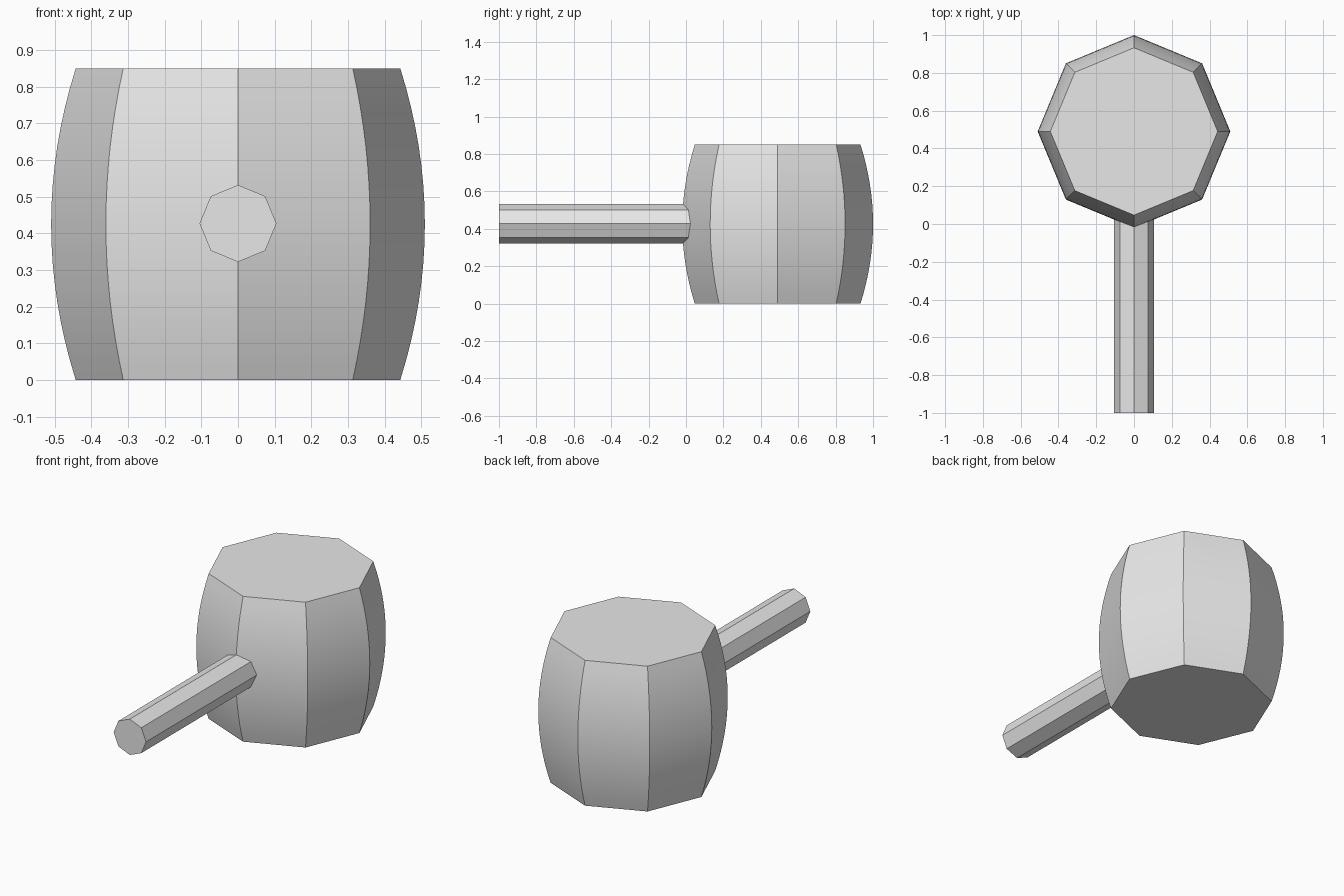
import bpy, bmesh, math
from mathutils import Matrix

cube = bpy.data.objects.get("Cube")
if cube:
    bpy.data.objects.remove(cube, do_unlink=True)

SIDES = 8
HEIGHT = 0.85

grey = bpy.data.materials.new("plain grey")
grey.use_nodes = True
colour = (0.8, 0.8, 0.8, 1)
grey.diffuse_color = colour
grey.node_tree.nodes["Principled BSDF"].inputs["Base Color"].default_value = colour


def turned_part(name, profile, matrix):
    """Octagonal solid along its own z, from (radius, z) pairs, capped at both ends."""
    bm = bmesh.new()
    rings = []
    for radius, z in profile:
        angles = [math.tau * i / SIDES for i in range(SIDES)]
        rings.append([bm.verts.new((radius * math.cos(a), radius * math.sin(a), z)) for a in angles])
    for low, high in zip(rings, rings[1:]):
        for i in range(SIDES):
            j = (i + 1) % SIDES
            bm.faces.new((low[i], low[j], high[j], high[i]))
    bm.faces.new(rings[0][::-1])
    bm.faces.new(rings[-1])
    bm.transform(matrix)
    bmesh.ops.recalc_face_normals(bm, faces=bm.faces)
    mesh = bpy.data.meshes.new(name)
    bm.to_mesh(mesh)
    bm.free()
    mesh.materials.append(grey)
    obj = bpy.data.objects.new(name, mesh)
    bpy.context.collection.objects.link(obj)
    bpy.ops.object.select_all(action='DESELECT')
    obj.select_set(True)
    bpy.context.view_layer.objects.active = obj
    bpy.ops.object.shade_smooth_by_angle(angle=math.radians(30))
    return obj


# Barrel-shaped mallet head, bulging at mid height
STEPS = 16
barrel = []
for k in range(STEPS + 1):
    t = 2 * k / STEPS - 1
    barrel.append((0.51 - 0.067 * t * t, HEIGHT * k / STEPS))
turned_part("mallet_head", barrel, Matrix.Translation((0, 0.49, 0)))

# Straight handle running forward from the head
handle_pose = Matrix.Translation((0, 0, HEIGHT / 2 + 0.002)) @ Matrix.Rotation(math.pi / 2, 4, 'X')
turned_part("handle", [(0.105, -0.15), (0.105, 1.0)], handle_pose)
